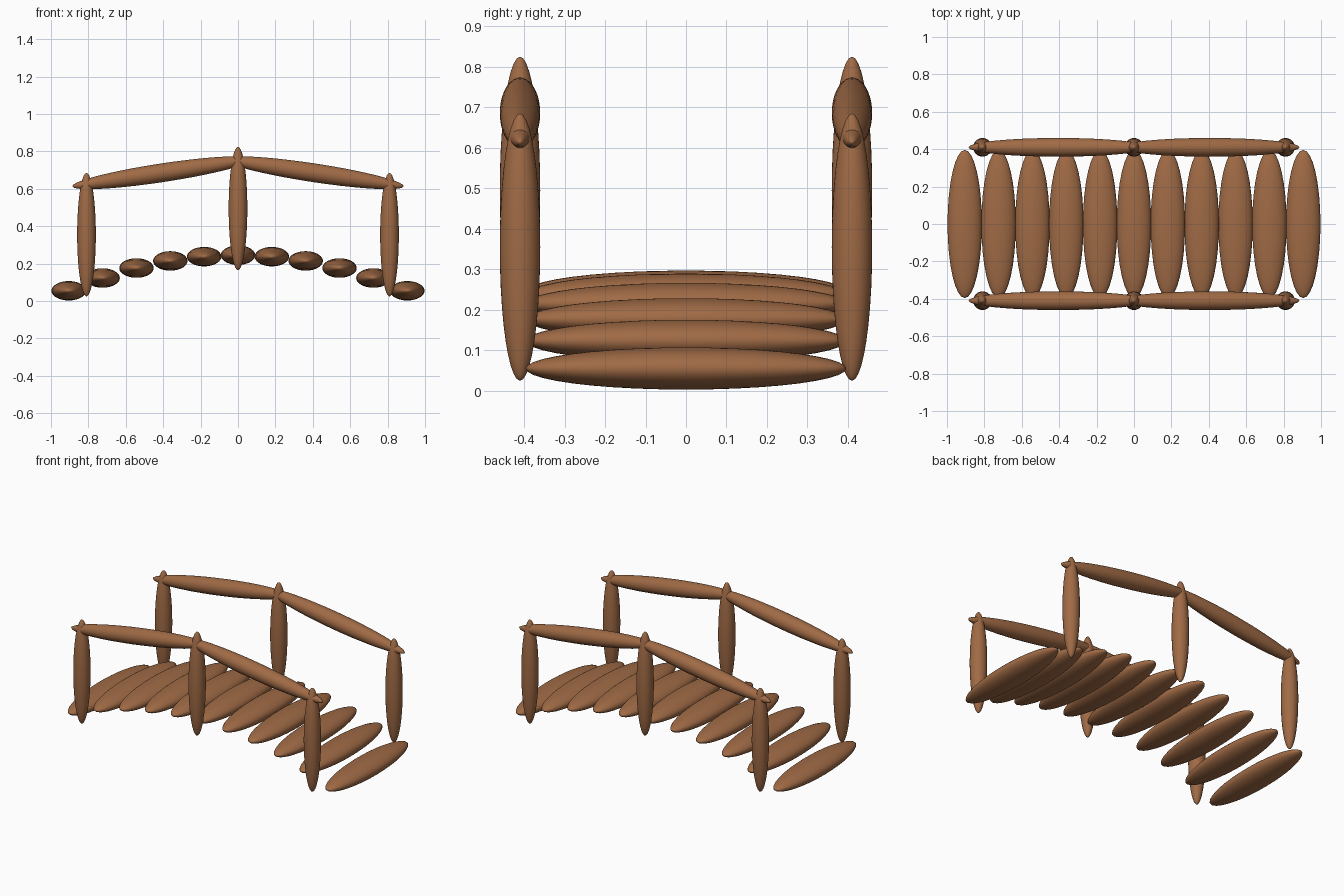
import bpy
import math

cube = bpy.data.objects.get("Cube")
if cube:
    bpy.data.objects.remove(cube, do_unlink=True)

wood = bpy.data.materials.new("warm_brown_wood")
wood.use_nodes = True
COLOUR = (0.35, 0.145, 0.06, 1)
wood.diffuse_color = COLOUR
wood.node_tree.nodes["Principled BSDF"].inputs["Base Color"].default_value = COLOUR


def log(name, centre, radii, tilt=0):
    """Smooth tapered log: a stretched sphere, tilted about y."""
    bpy.ops.mesh.primitive_uv_sphere_add(segments=32, ring_count=20, radius=1,
                                         location=centre, rotation=(0, tilt, 0))
    obj = bpy.context.object
    obj.name = name
    obj.scale = radii
    obj.data.materials.append(wood)
    bpy.ops.object.shade_smooth()
    return obj


# Arched deck of eleven planks
for i in range(-5, 6):
    height = 0.245 - 0.19 * (i / 5) ** 2
    log(f"deck_plank_{i + 6}", (i * 0.181, 0, height), (0.092, 0.396, 0.052))

# Posts and sloping handrails on both sides
SLOPE = math.radians(8.6)
for side, y in (("front", -0.41), ("back", 0.41)):
    log(f"{side}_middle_post", (0, y, 0.495), (0.05, 0.05, 0.33))
    for end, s in (("left", 1), ("right", -1)):
        log(f"{side}_{end}_post", (s * 0.81, y, 0.355), (0.05, 0.05, 0.33))
        log(f"{side}_{end}_handrail", (s * 0.405, y, 0.686), (0.486, 0.05, 0.05), s * SLOPE)
